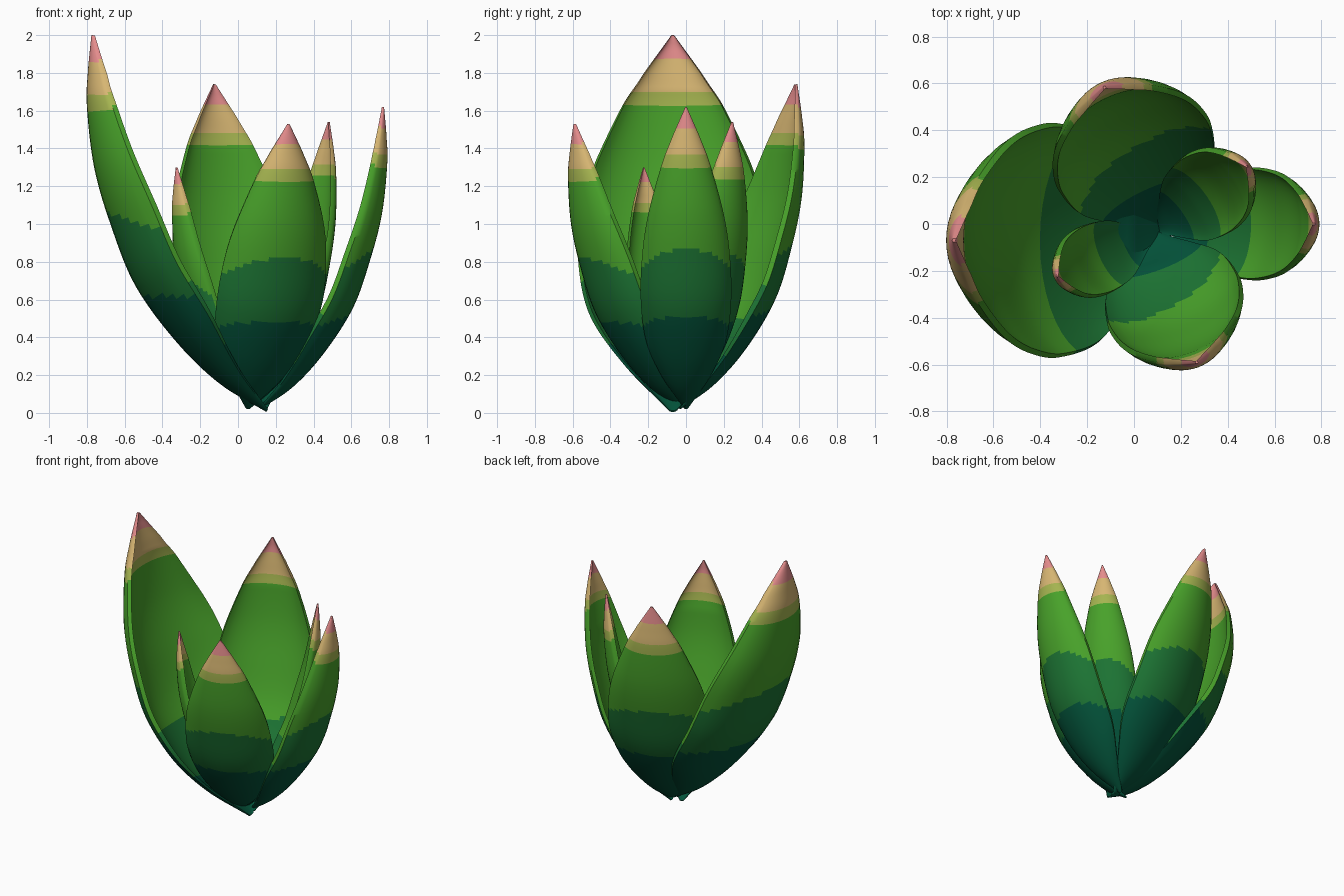
import bpy, bmesh, math
from mathutils import Vector

if "Cube" in bpy.data.objects:
    bpy.data.objects.remove(bpy.data.objects["Cube"])

# Flat colours, from base to tip
PALETTE = [
    ("deep teal", (0.001, 0.086, 0.042)),
    ("dark green", (0.012, 0.175, 0.034)),
    ("leaf green", (0.065, 0.360, 0.023)),
    ("yellow green", (0.376, 0.456, 0.080)),
    ("tan", (0.680, 0.468, 0.170)),
    ("pink", (0.775, 0.262, 0.262)),
]
MATS = []
for name, c in PALETTE:
    m = bpy.data.materials.new(name)
    m.diffuse_color = (*c, 1)
    m.use_nodes = True
    m.node_tree.nodes["Principled BSDF"].inputs["Base Color"].default_value = m.diffuse_color
    MATS.append(m)

# Leaf outline as fractions: outward reach, height, half width
OUTLINE = [(0, 0, .05), (.26, .075, .52), (.50, .185, .88), (.73, .335, 1.0), (.87, .50, .96),
           (.96, .65, .81), (1.0, .81, .53), (.995, .90, .31), (.975, 1.0, .015)]
SUB = 10


def smooth_path(pts):
    """Catmull-Rom curve through the outline points."""
    p = [Vector(q) for q in pts]
    p = [2 * p[0] - p[1]] + p + [2 * p[-1] - p[-2]]
    out = []
    for i in range(1, len(p) - 2):
        a, b, c, d = p[i - 1:i + 3]
        for k in range(SUB):
            t = k / SUB
            out.append(.5 * (2 * b + (c - a) * t + (2 * a - 5 * b + 4 * c - d) * t * t
                             + (3 * b - a - 3 * c + d) * t ** 3))
    return out + [p[-2]]


PATH = smooth_path(OUTLINE)
N = 16          # strips across the leaf
BEND = 1.2      # roundness of the cup


def leaf(name, base, tip, height, half, slant=0):
    bx, by, bz = base
    direction = Vector((tip[0] - bx, tip[1] - by, 0))
    reach = direction.length
    direction.normalize()
    side = Vector((-direction.y, direction.x, 0))
    up = Vector((0, 0, 1))
    spine = [Vector((q[0] * reach, q[1] * (height - bz))) for q in PATH]
    bm = bmesh.new()
    rings = []
    for i, q in enumerate(PATH):
        t = (spine[min(i + 1, len(spine) - 1)] - spine[max(i - 1, 0)]).normalized()
        w = max(q[2], .01) * half
        depth = .5 * w
        # The lip is thickest halfway up and thins at base and tip
        lip = .005 + .02 * min(1, q[1] * 4, (1.0 - q[1]) * 5 + half)
        thick = min(.05 + .05 * half, max(.35 * w, lip))
        centre = Vector((bx, by, bz)) + direction * spine[i].x + up * spine[i].y
        inward = direction * -t.y + up * t.x
        ring = []
        for inner in (False, True):
            for k in range(N + 1):
                a = (k / N * 2 - 1) * BEND
                u = math.sin(a) / math.sin(BEND)
                n = (1 - math.cos(a)) / (1 - math.cos(BEND))
                if inner:
                    u = -u * .965
                    n = thick + n * (depth + lip - thick)
                else:
                    n *= depth
                ring.append(bm.verts.new(centre + side * (u * w) + inward * n))
        rings.append(ring)
    # Skin, coloured in bands along the leaf; the inside is green further down
    count = 2 * (N + 1)
    for i in range(len(rings) - 1):
        v = (PATH[i][1] + PATH[i + 1][1]) / 2
        for k in range(count):
            k2 = (k + 1) % count
            f = bm.faces.new((rings[i][k], rings[i][k2], rings[i + 1][k2], rings[i + 1][k]))
            if k < N:
                e = abs((k + .5) / N * 2 - 1) ** 2
                bands = (.305 - .07 * e, .53 - .09 * e, .795, .84, .93)
            else:
                s = max(-1, min(1, 1 - 2 * (k - N - .5) / N))
                bands = (.11, .265 - slant * s, .805, .85, .938)
            f.material_index = sum(v > b for b in bands)
            f.smooth = True
    bm.faces.new(rings[0])
    f = bm.faces.new(rings[-1][::-1])
    f.material_index = 5
    bmesh.ops.recalc_face_normals(bm, faces=bm.faces)
    me = bpy.data.meshes.new(name)
    bm.to_mesh(me)
    bm.free()
    for m in MATS:
        me.materials.append(m)
    ob = bpy.data.objects.new(name, me)
    bpy.context.collection.objects.link(ob)
    ob.select_set(True)
    bpy.context.view_layer.objects.active = ob
    bpy.ops.object.shade_smooth_by_angle(angle=math.radians(50))
    ob.select_set(False)


# Six leaves: base, outermost point, height, half width, slant of the inner colour edge
leaf("left_leaf", (.15, -.07, .005), (-.80, -.07), 2.00, .50)
leaf("back_leaf", (.14, -.03, .02), (-.135, .605), 1.74, .355, .07)
leaf("front_leaf", (.055, -.03, .02), (.275, -.61), 1.53, .30, .07)
leaf("right_leaf", (.12, 0, .02), (.79, 0), 1.62, .24)
leaf("back_right_leaf", (.09, -.03, .04), (.495, .255), 1.54, .19)
leaf("front_left_leaf", (.09, -.04, .04), (-.34, -.23), 1.30, .155)
